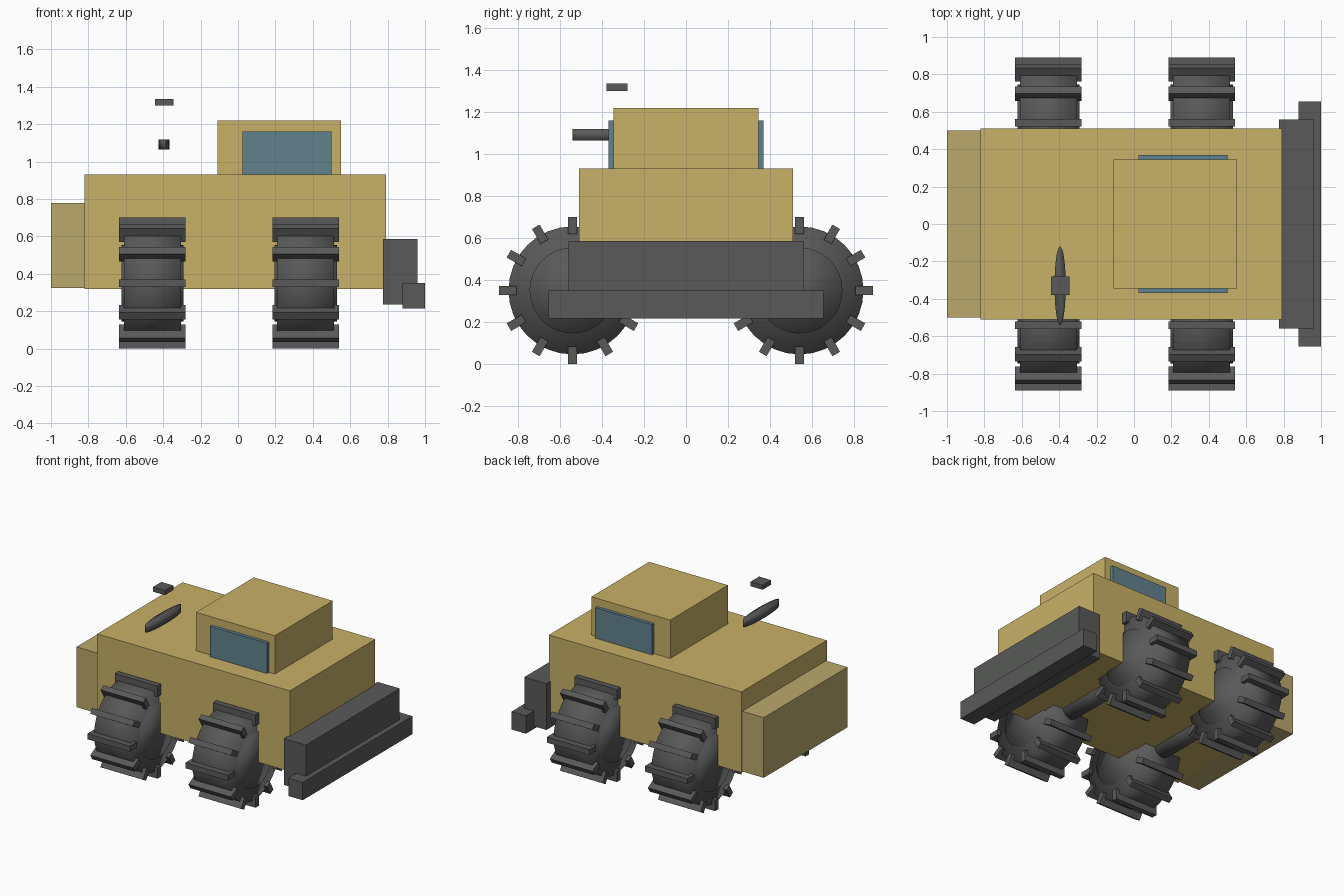
import bpy
import math
from mathutils import Matrix

default = bpy.data.objects.get("Cube")
if default:
    bpy.data.objects.remove(default, do_unlink=True)


def material(name, r, g, b):
    m = bpy.data.materials.new(name)
    m.use_nodes = True
    m.diffuse_color = (r, g, b, 1)
    m.node_tree.nodes["Principled BSDF"].inputs["Base Color"].default_value = (r, g, b, 1)
    return m


yellow = material("yellow paint", 0.58, 0.44, 0.135)
tan = material("faded tan paint", 0.50, 0.395, 0.155)
dark = material("dark grey", 0.098, 0.102, 0.098)
glass = material("blue glass", 0.122, 0.223, 0.27)


def box(name, mat, xs, ys, zs):
    """Box given by its lower and upper limit on each axis."""
    lims = (xs, ys, zs)
    bpy.ops.mesh.primitive_cube_add(size=1, location=[(a + b) / 2 for a, b in lims])
    ob = bpy.context.object
    ob.name = name
    ob.data.transform(Matrix.Diagonal([b - a for a, b in lims] + [1]))
    ob.data.materials.append(mat)
    return ob


def cylinder(name, mat, radius, depth, location, axis="Z"):
    bpy.ops.mesh.primitive_cylinder_add(vertices=32, radius=radius, depth=depth, location=location)
    ob = bpy.context.object
    ob.name = name
    if axis != "Z":
        ob.data.transform(Matrix.Rotation(math.pi / 2, 4, "Y" if axis == "X" else "X"))
    ob.data.materials.append(mat)
    bpy.ops.object.shade_smooth()
    return ob


# Body, rear counterweight and cabin
box("body", yellow, (-0.82, 0.79), (-0.51, 0.51), (0.32, 0.93))
box("rear_counterweight", tan, (-1.0, -0.82), (-0.5, 0.5), (0.325, 0.78))
box("cabin", yellow, (-0.11, 0.55), (-0.345, 0.345), (0.93, 1.22))
for side, s in (("left", 1), ("right", -1)):
    box(side + "_window", glass, (0.025, 0.5), sorted((s * 0.345, s * 0.37)), (0.93, 1.16))

# Blade with its lower cutting edge
box("blade", dark, (0.775, 0.96), (-0.56, 0.56), (0.235, 0.585))
box("cutting_edge", dark, (0.88, 1.0), (-0.655, 0.655), (0.215, 0.35))

# Exhaust: flattened oval pipe and a small cap above it
pipe = cylinder("exhaust_pipe", dark, 1, 0.055, (-0.395, -0.33, 1.092))
pipe.data.transform(Matrix.Diagonal((0.03, 0.21, 1, 1)))
box("exhaust_cap", dark, (-0.445, -0.345), (-0.38, -0.28), (1.30, 1.335))

# Wheels with raised treads, joined by axles
AXLE_Z = 0.35
TREADS = 12
for end, x in (("rear", -0.458), ("front", 0.362)):
    cylinder(end + "_axle", dark, 0.08, 1.0, (x, 0, AXLE_Z), "Y")
    for side, y in (("left", 0.541), ("right", -0.541)):
        name = end + "_" + side
        centre = (x, y, AXLE_Z)
        cylinder(name + "_tyre", dark, 0.305, 0.305, centre, "X")
        cylinder(name + "_hub", dark, 0.205, 0.332, centre, "X")
        for i in range(TREADS):
            tread = box(name + "_tread", dark, (-0.178, 0.178), (-0.021, 0.021), (0.268, 0.35))
            tread.data.transform(Matrix.Translation(tread.location))
            tread.location = centre
            tread.rotation_euler.x = i * math.tau / TREADS
